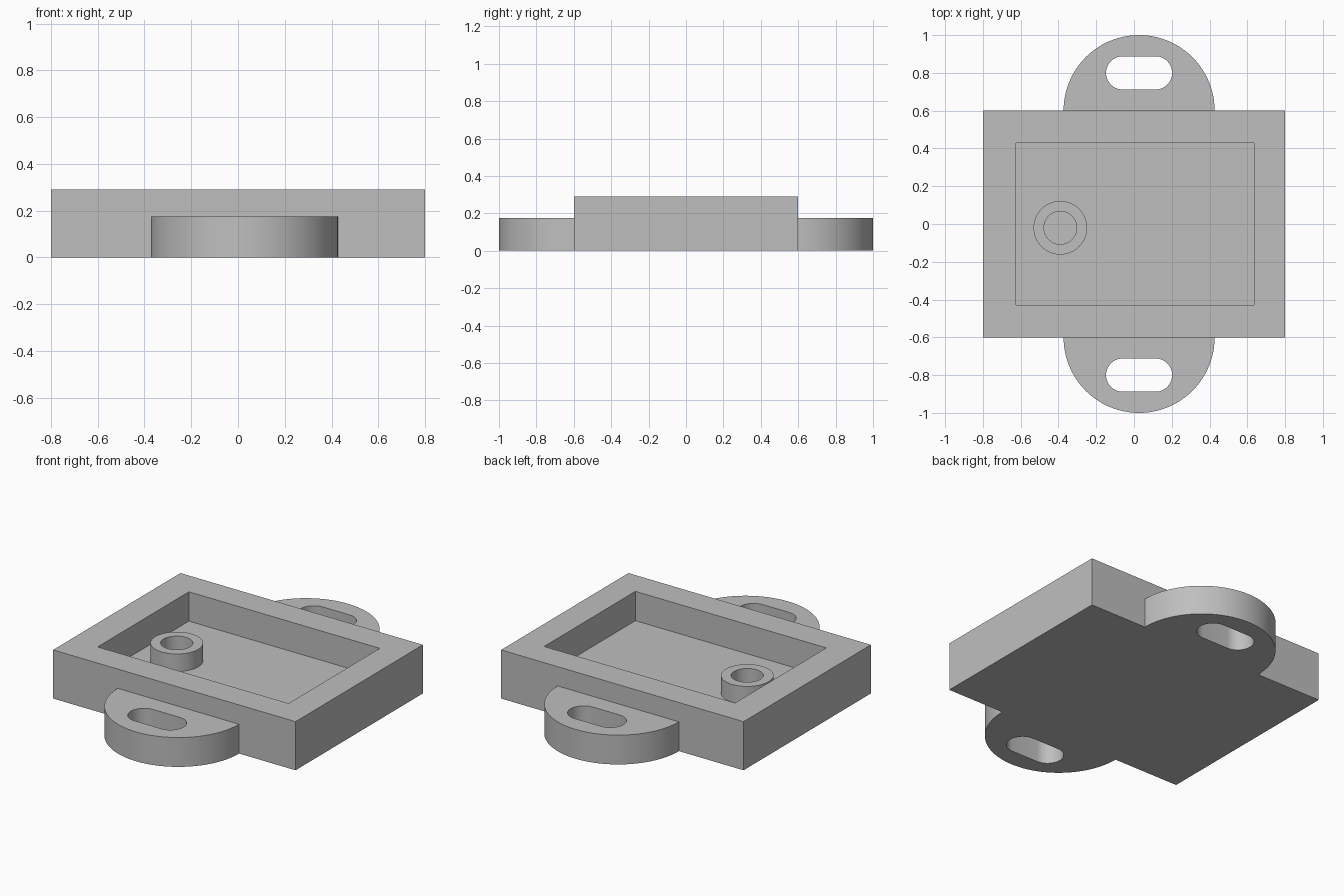
import bpy, bmesh
from math import cos, sin, pi, radians

cube = bpy.data.objects.get("Cube")
if cube:
    bpy.data.objects.remove(cube, do_unlink=True)

HEIGHT, FLOOR, TAB_HEIGHT, BOSS_TOP = 0.29, 0.115, 0.175, 0.22

grey = bpy.data.materials.new("plain grey")
grey.use_nodes = True
colour = (0.52, 0.52, 0.52, 1)
grey.diffuse_color = colour
grey.node_tree.nodes["Principled BSDF"].inputs["Base Color"].default_value = colour


def rectangle(x0, x1, y0, y1):
    return [(x0, y0), (x1, y0), (x1, y1), (x0, y1)]


def arc(cx, cy, r, start, end, n):
    angles = [radians(start + (end - start) * i / n) for i in range(n + 1)]
    return [(cx + r * cos(a), cy + r * sin(a)) for a in angles]


def add_loop(bm, outline, z):
    verts = [bm.verts.new((x, y, z)) for x, y in outline]
    edges = [bm.edges.new((v, verts[i - 1])) for i, v in enumerate(verts)]
    return verts, edges


def finish(bm, name):
    bmesh.ops.recalc_face_normals(bm, faces=bm.faces[:])
    mesh = bpy.data.meshes.new(name)
    bm.to_mesh(mesh)
    bm.free()
    mesh.materials.append(grey)
    obj = bpy.data.objects.new(name, mesh)
    bpy.context.collection.objects.link(obj)
    bpy.ops.object.select_all(action='DESELECT')
    obj.select_set(True)
    bpy.context.view_layer.objects.active = obj
    bpy.ops.object.shade_smooth_by_angle(angle=radians(30))
    return obj


def skin(name, sections, caps):
    """Join a chain of matching outlines, each given as (outline, z)."""
    bm = bmesh.new()
    loops = [add_loop(bm, outline, z)[0] for outline, z in sections]
    for low, high in zip(loops, loops[1:]):
        for i in range(len(low)):
            bm.faces.new((low[i - 1], low[i], high[i], high[i - 1]))
    if caps:
        bm.faces.new(loops[0])
        bm.faces.new(loops[-1])
    return finish(bm, name)


# Open tray with a rectangular pocket
outer = rectangle(-0.8, 0.8, -0.6, 0.6)
pocket = rectangle(-0.625, 0.635, -0.43, 0.43)
skin("tray", [(outer, 0), (outer, HEIGHT), (pocket, HEIGHT), (pocket, FLOOR)], True)

# Hollow round boss standing on the pocket floor
wall = arc(-0.39, -0.02, 0.142, 0, 360, 64)[:-1]
bore = arc(-0.39, -0.02, 0.087, 0, 360, 64)[:-1]
skin("boss", [(wall, FLOOR), (wall, BOSS_TOP), (bore, BOSS_TOP), (bore, FLOOR)], False)

# Half-round mounting tabs with slots, front and back
TAB_X, SLOT_R, SLOT_HALF = 0.027, 0.088, 0.087
for name, side in (("front_tab", -1), ("back_tab", 1)):
    half_disc = arc(TAB_X, 0.6, 0.4, 0, 180, 48)
    slot = (arc(TAB_X + SLOT_HALF, 0.8, SLOT_R, -90, 90, 20)
            + arc(TAB_X - SLOT_HALF, 0.8, SLOT_R, 90, 270, 20))
    bm = bmesh.new()
    edges = []
    for outline in (half_disc, slot):
        edges += add_loop(bm, [(x, side * y) for x, y in outline], 0)[1]
    bmesh.ops.triangle_fill(bm, edges=edges, use_beauty=True, normal=(0, 0, 1))
    top = bmesh.ops.extrude_face_region(bm, geom=bm.faces[:], use_keep_orig=True)
    raised = [g for g in top["geom"] if isinstance(g, bmesh.types.BMVert)]
    bmesh.ops.translate(bm, verts=raised, vec=(0, 0, TAB_HEIGHT))
    finish(bm, name)
